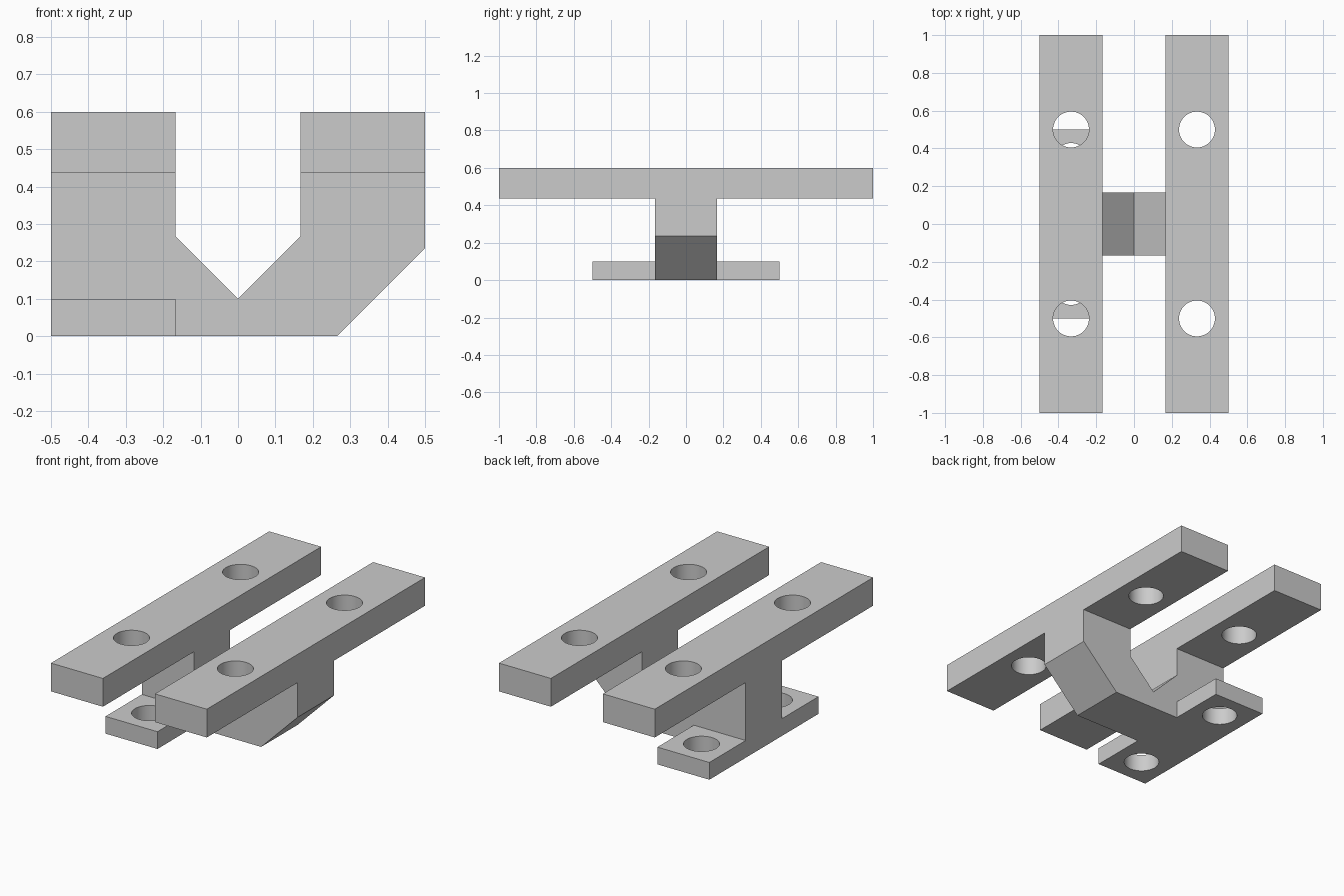
import bpy, bmesh, math

cube = bpy.data.objects.get("Cube")
if cube:
    bpy.data.objects.remove(cube, do_unlink=True)

THIRD = 1 / 6          # half width of the web and of the gap
EDGE = 0.5             # outer side of the rails
RAIL_Z, TOP = 0.436, 0.6
HOLE_R = 0.095

grey = bpy.data.materials.new("light_grey")
grey.use_nodes = True
colour = (0.6, 0.6, 0.6, 1)
grey.diffuse_color = colour
grey.node_tree.nodes["Principled BSDF"].inputs["Base Color"].default_value = colour


def extrude_profile(name, profile, half_depth):
    """Solid from an x-z outline, extruded along y."""
    bm = bmesh.new()
    face = bm.faces.new([bm.verts.new((x, -half_depth, z)) for x, z in profile])
    new = bmesh.ops.extrude_face_region(bm, geom=[face])["geom"]
    moved = [v for v in new if isinstance(v, bmesh.types.BMVert)]
    bmesh.ops.translate(bm, verts=moved, vec=(0, 2 * half_depth, 0))
    bmesh.ops.recalc_face_normals(bm, faces=bm.faces)
    mesh = bpy.data.meshes.new(name)
    bm.to_mesh(mesh)
    bm.free()
    mesh.materials.append(grey)
    obj = bpy.data.objects.new(name, mesh)
    bpy.context.collection.objects.link(obj)
    return obj


def bar(name, x0, x1, z0, z1, half_depth):
    return extrude_profile(name, [(x0, z0), (x1, z0), (x1, z1), (x0, z1)], half_depth)


def hole(name, x, y, z):
    bpy.ops.mesh.primitive_cylinder_add(vertices=48, radius=HOLE_R, depth=0.3, location=(x, y, z))
    obj = bpy.context.object
    obj.name = name
    obj.data.materials.append(grey)
    return obj


def combine(target, other, operation):
    """Apply a boolean, then remove the helper and any leftover seams."""
    other.hide_render = True
    mod = target.modifiers.new(operation, 'BOOLEAN')
    mod.operation, mod.solver, mod.object = operation, 'EXACT', other
    bpy.context.view_layer.objects.active = target
    bpy.ops.object.modifier_apply(modifier=mod.name)
    bpy.data.objects.remove(other, do_unlink=True)
    if operation == 'UNION':
        bm = bmesh.new()
        bm.from_mesh(target.data)
        bmesh.ops.remove_doubles(bm, verts=bm.verts, dist=1e-5)
        bmesh.ops.dissolve_limit(bm, angle_limit=math.radians(1), verts=bm.verts, edges=bm.edges)
        bm.to_mesh(target.data)
        bm.free()


# Central yoke with a V notch and one chamfered lower corner
bracket = extrude_profile("bracket", [
    (-EDGE, 0), (0.265, 0), (EDGE, 0.235), (EDGE, TOP), (THIRD, TOP),
    (THIRD, 0.267), (0, 0.1), (-THIRD, 0.267), (-THIRD, TOP), (-EDGE, TOP)], THIRD)

# Two long rails on top, one short mounting foot below
combine(bracket, bar("left_rail", THIRD, EDGE, RAIL_Z, TOP, 1), 'UNION')
combine(bracket, bar("right_rail", -EDGE, -THIRD, RAIL_Z, TOP, 1), 'UNION')
combine(bracket, bar("mounting_foot", -EDGE, -THIRD, 0, 0.1, 0.5), 'UNION')

# Bolt holes through the rails and the foot
for side in (-1, 1):
    for x in (-1 / 3, 1 / 3):
        combine(bracket, hole("rail_hole", x, side * 0.5, 0.52), 'DIFFERENCE')
    combine(bracket, hole("foot_hole", -1 / 3, side / 3, 0.05), 'DIFFERENCE')

# Smooth bores, sharp edges
bpy.ops.object.select_all(action='DESELECT')
bracket.select_set(True)
bpy.context.view_layer.objects.active = bracket
bpy.ops.object.shade_smooth_by_angle(angle=math.radians(30))
